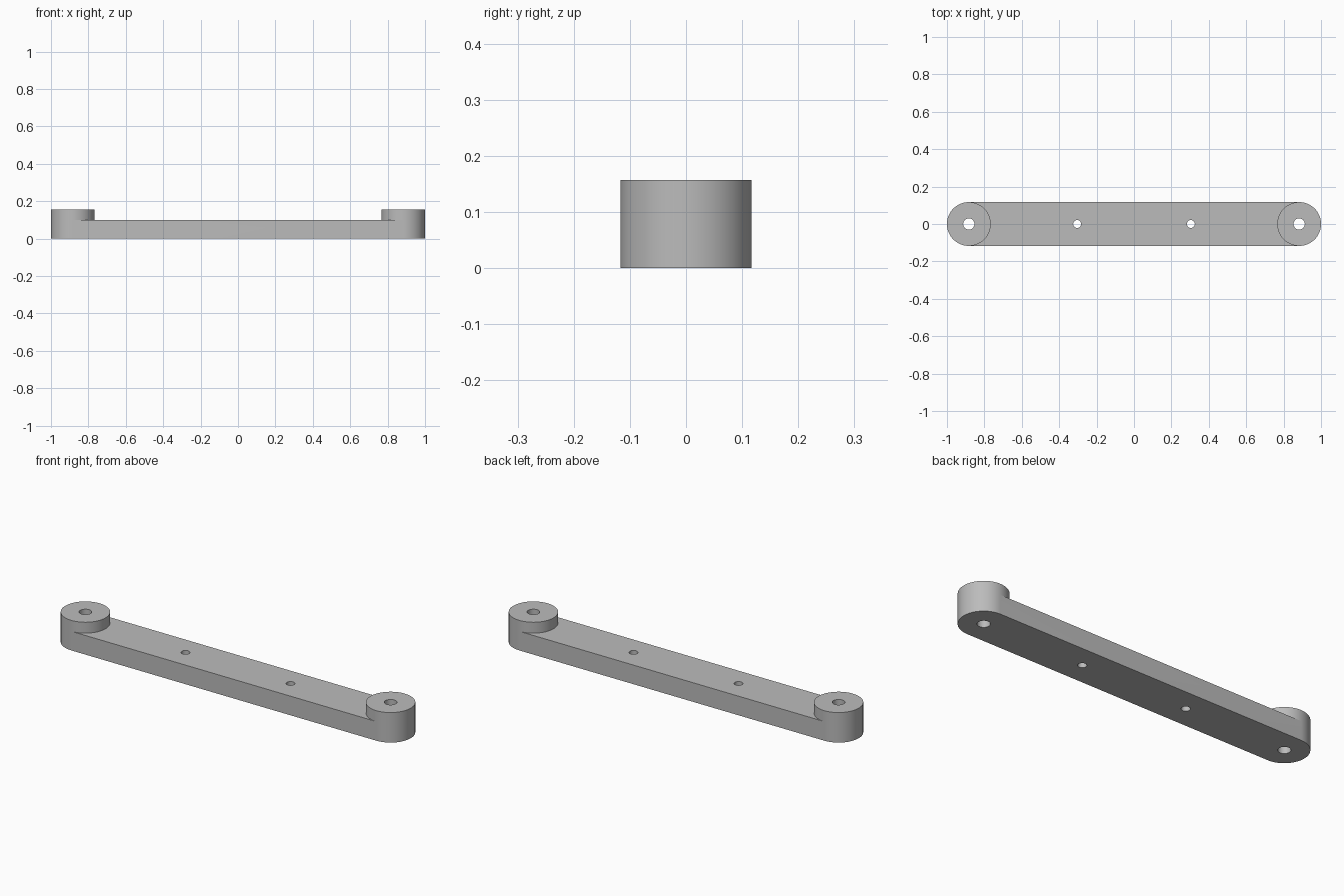
import bpy
import bmesh
from math import cos, sin, pi, radians

RADIUS = 0.117        # rounded ends and bosses
END_X = 1 - RADIUS    # centre of each end
BAR_TOP = 0.10
BOSS_TOP = 0.157
SEGMENTS = 96

cube = bpy.data.objects.get("Cube")
if cube:
    bpy.data.objects.remove(cube, do_unlink=True)

grey = bpy.data.materials.new("plain grey")
grey.use_nodes = True
grey.diffuse_color = (0.5, 0.5, 0.5, 1)
grey.node_tree.nodes["Principled BSDF"].inputs["Base Color"].default_value = grey.diffuse_color


def arc(x, radius, start, sweep, count):
    """Points along an arc centred at (x, 0)."""
    return [(x + radius * cos(start + sweep * i / count),
             radius * sin(start + sweep * i / count)) for i in range(count + 1)]


def prism(name, outline, bottom, top):
    """Solid made by extruding a flat outline upward."""
    bm = bmesh.new()
    face = bm.faces.new([bm.verts.new((x, y, bottom)) for x, y in outline])
    result = bmesh.ops.extrude_face_region(bm, geom=[face])
    raised = [v for v in result["geom"] if isinstance(v, bmesh.types.BMVert)]
    bmesh.ops.translate(bm, verts=raised, vec=(0, 0, top - bottom))
    bmesh.ops.recalc_face_normals(bm, faces=bm.faces)
    mesh = bpy.data.meshes.new(name)
    bm.to_mesh(mesh)
    bm.free()
    mesh.materials.append(grey)
    obj = bpy.data.objects.new(name, mesh)
    bpy.context.collection.objects.link(obj)
    return obj


def disc(name, x, radius, bottom, top):
    return prism(name, arc(x, radius, -pi / 2, 2 * pi, SEGMENTS)[:-1], bottom, top)


def combine(target, tool, operation):
    """Apply a boolean and remove the tool."""
    tool.hide_render = True
    mod = target.modifiers.new(operation.lower(), "BOOLEAN")
    mod.operation = operation
    mod.solver = "EXACT"
    mod.object = tool
    bpy.context.view_layer.objects.active = target
    bpy.ops.object.modifier_apply(modifier=mod.name)
    bpy.data.objects.remove(tool, do_unlink=True)


# Flat bar with rounded ends
half = SEGMENTS // 2
outline = arc(END_X, RADIUS, -pi / 2, pi, half) + arc(-END_X, RADIUS, pi / 2, pi, half)
bar = prism("mounting_bar", outline, 0, BAR_TOP)

# Raised round bosses on both ends
for side in (-1, 1):
    combine(bar, disc("end_boss", side * END_X, RADIUS, BAR_TOP, BOSS_TOP), "UNION")

# Large end holes and small inner holes, all the way through
for side in (-1, 1):
    for x, radius in ((END_X, 0.03), (0.304, 0.021)):
        combine(bar, disc("hole_cutter", side * x, radius, -0.1, 0.3), "DIFFERENCE")

# Smooth round walls, crisp rims
bpy.ops.object.select_all(action="DESELECT")
bar.select_set(True)
bpy.context.view_layer.objects.active = bar
bpy.ops.object.shade_smooth_by_angle(angle=radians(30))
